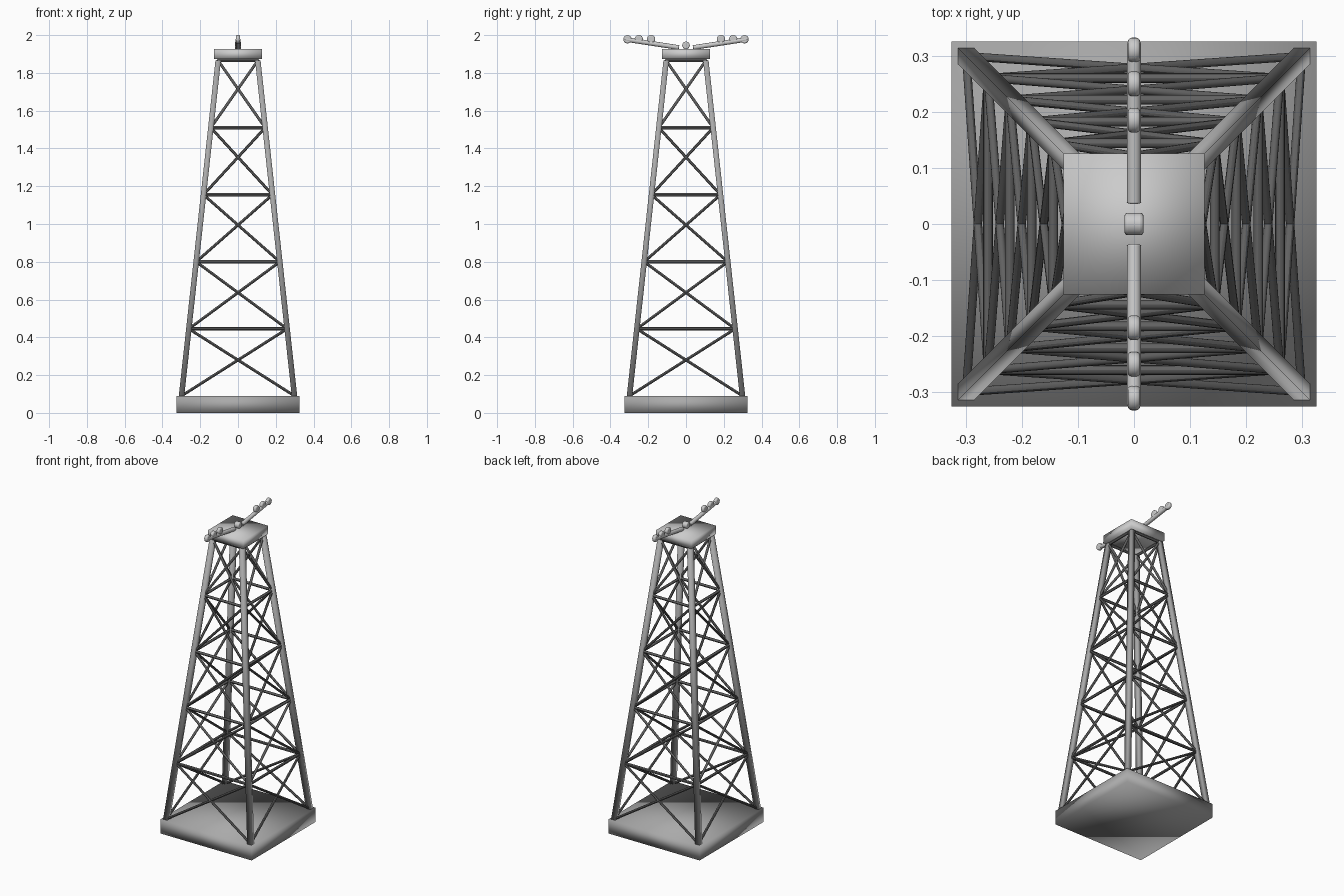
import bpy
from mathutils import Vector

if "Cube" in bpy.data.objects:
    bpy.data.objects.remove(bpy.data.objects["Cube"])

Z0, Z1, W0, W1, BAYS = 0.09, 1.865, 0.299, 0.105, 5


def grey(name, v):
    m = bpy.data.materials.new(name)
    m.diffuse_color = (v, v, v, 1)
    m.use_nodes = True
    m.node_tree.nodes["Principled BSDF"].inputs["Base Color"].default_value = m.diffuse_color
    return m


LIGHT, MID, DARK = grey("light_steel", 0.75), grey("mid_steel", 0.4), grey("dark_steel", 0.12)


def box(name, size, loc, mat):
    # Softly shaded box
    bpy.ops.mesh.primitive_cube_add(size=1, location=loc)
    o = bpy.context.object
    o.name = name
    o.scale = size
    bpy.ops.object.transform_apply(location=False, rotation=False, scale=True)
    bpy.ops.object.shade_smooth()
    o.data.materials.append(mat)
    return o


def rod(name, a, b, r, mat, sides=12, bevel=0):
    a, b = Vector(a), Vector(b)
    d = b - a
    bpy.ops.mesh.primitive_cylinder_add(vertices=sides, radius=r, depth=d.length, location=(a + b) / 2)
    o = bpy.context.object
    o.name = name
    o.rotation_euler = d.to_track_quat('Z', 'Y').to_euler()
    if bevel:
        m = o.modifiers.new("bevel", "BEVEL")
        m.width, m.segments, m.limit_method = bevel, 3, 'ANGLE'
    bpy.ops.object.shade_smooth_by_angle()
    o.data.materials.append(mat)
    return o


def corner(i, level):
    t = level / BAYS
    w = W0 + (W1 - W0) * t
    sx, sy = [(-1, -1), (1, -1), (1, 1), (-1, 1)][i % 4]
    return Vector((sx * w, sy * w, Z0 + (Z1 - Z0) * t))


# Base slab and top platform
box("base_slab", (0.65, 0.65, 0.09), (0, 0, 0.045), MID)
box("top_platform", (0.252, 0.252, 0.053), (0, 0, 1.899), LIGHT)

for i in range(4):
    # Square leaning leg: an upright box sheared to follow the slope
    a, b = corner(i, -0.02), corner(i, BAYS)
    leg = box("leg", (0.029, 0.029, b.z - a.z), (0, 0, 0), MID)
    for v in leg.data.vertices:
        v.co += b if v.co.z > 0 else a
        v.co.z = b.z if v.co.z > 0.9 else a.z
    # Lattice on one side
    for k in range(BAYS):
        rod("diagonal_brace", corner(i, k), corner(i + 1, k + 1), 0.0075, DARK)
        rod("diagonal_brace", corner(i + 1, k), corner(i, k + 1), 0.0075, DARK)
        rod("horizontal_brace", corner(i, k + 1), corner(i + 1, k + 1), 0.0085, DARK)

# Crossarms with cable rollers
for s in (-1, 1):
    rod("crossarm", (0, s * 0.037, 1.934), (0, s * 0.325, 1.978), 0.0125, LIGHT, 16, 0.003)
    for y, z in ((0.185, 1.979), (0.25, 1.979), (0.31, 1.978)):
        rod("cable_roller", (-0.011, s * y, z), (0.011, s * y, z), 0.022, LIGHT, 24, 0.007)

# Centre roller
rod("centre_roller", (-0.017, 0, 1.946), (0.017, 0, 1.946), 0.020, LIGHT, 24, 0.006)
